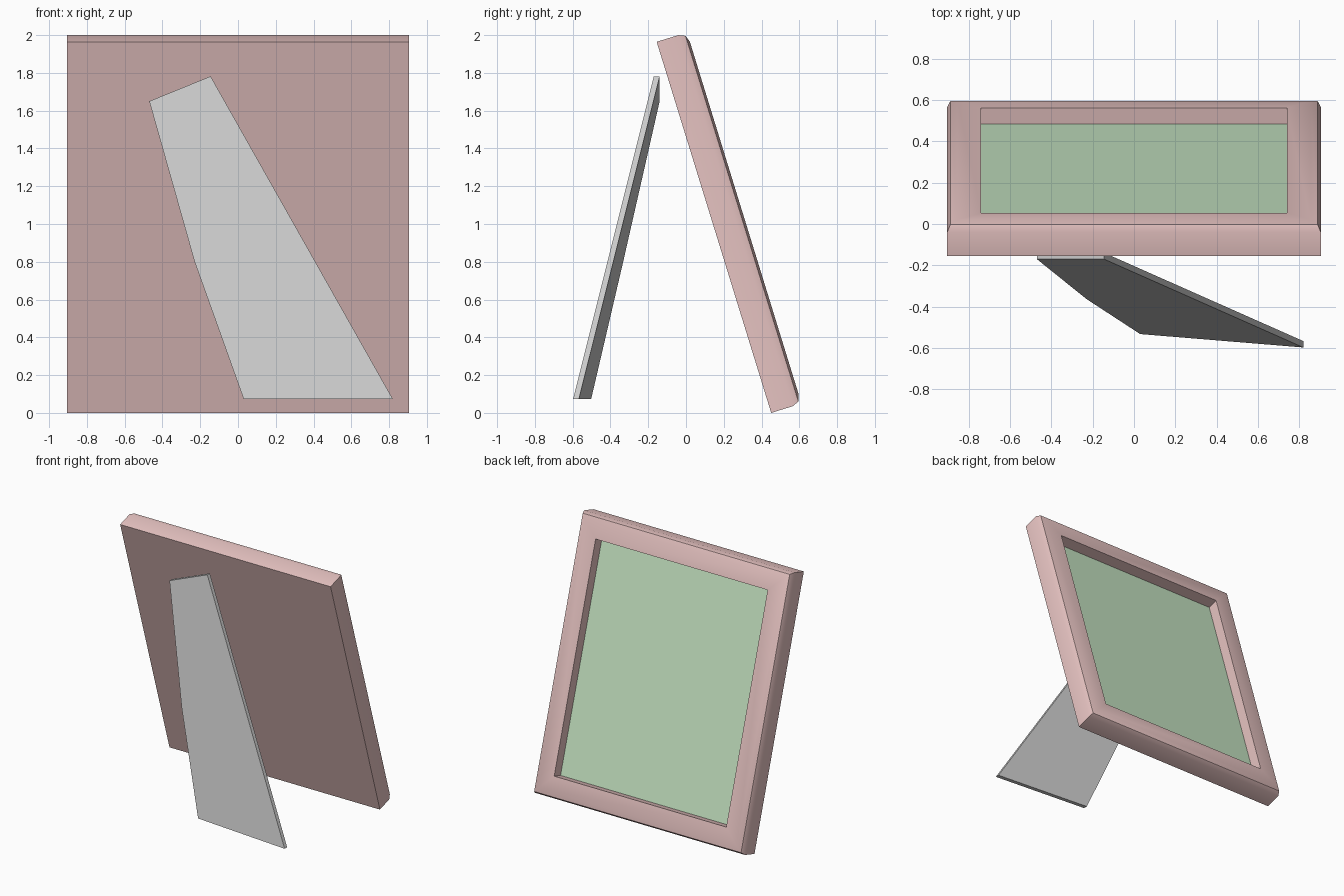
import bpy, bmesh, math
from mathutils import Matrix, Vector

if "Cube" in bpy.data.objects:
    bpy.data.objects.remove(bpy.data.objects["Cube"])


def material(name, rgb):
    m = bpy.data.materials.new(name)
    m.diffuse_color = (*rgb, 1)
    m.use_nodes = True
    m.node_tree.nodes["Principled BSDF"].inputs["Base Color"].default_value = m.diffuse_color
    return m


def make_object(name, bm, mat=None, matrix=None):
    bmesh.ops.recalc_face_normals(bm, faces=bm.faces)
    me = bpy.data.meshes.new(name)
    bm.to_mesh(me)
    bm.free()
    ob = bpy.data.objects.new(name, me)
    bpy.context.collection.objects.link(ob)
    if mat:
        me.materials.append(mat)
    if matrix:
        ob.matrix_world = matrix
    return ob


# leaning plane shared by frame and pane: local y runs up the frame, z towards the picture side
W, L, LEAN = 0.905, 2.056, math.radians(17.15)
s, c = math.sin(LEAN), math.cos(LEAN)
lean = Matrix(((-1, 0, 0, 0), (0, -s, c, 0.451), (0, c, s, 0), (0, 0, 0, 1)))


def rect(bm, inset, height):
    x, lo, hi = W - inset, inset, L - inset
    return [bm.verts.new(p) for p in
            ((-x, lo, height), (x, lo, height), (x, hi, height), (-x, hi, height))]


# frame: moulding profile as (inset from outer edge, height above back)
PROFILE = [(0, 0), (0, 0.12), (0.015, 0.155), (0.05, 0.168), (0.165, 0.168), (0.165, 0.086)]
bm = bmesh.new()
rings = [rect(bm, *p) for p in PROFILE]
bm.faces.new(rings[0])
for a, b in zip(rings, rings[1:]):
    for i in range(4):
        j = (i + 1) % 4
        bm.faces.new((a[i], a[j], b[j], b[i]))
frame = make_object("frame", bm, material("frame_pink", (0.80, 0.55, 0.54)), lean)
bpy.context.view_layer.objects.active = frame
frame.select_set(True)
bpy.ops.object.shade_smooth_by_angle(angle=math.radians(30))

# picture pane closing the recess
bm = bmesh.new()
bm.faces.new(rect(bm, 0.165, 0.086))
pane = make_object("picture_pane", bm, material("pane_green", (0.56, 0.77, 0.54)), lean)
if (pane.matrix_world.to_3x3() @ pane.data.polygons[0].normal).y < 0:
    pane.data.flip_normals()

# rear stand: flat plate, slightly twisted, outline as (x, z)
OUTLINE = [(-0.47, 1.65), (-0.145, 1.782), (0.82, 0.073), (0.03, 0.073), (-0.23, 0.80)]
bm = bmesh.new()
outer = [bm.verts.new((x, -0.598 - 0.082 * (x - 0.82) + 0.204 * (z - 0.073), z))
         for x, z in OUTLINE]
face = bm.faces.new(outer)
new = bmesh.ops.extrude_face_region(bm, geom=[face], use_keep_orig=True)["geom"]
bmesh.ops.translate(bm, vec=Vector((0, 0.031, 0)),
                    verts=[v for v in new if isinstance(v, bmesh.types.BMVert)])
make_object("rear_stand", bm)
